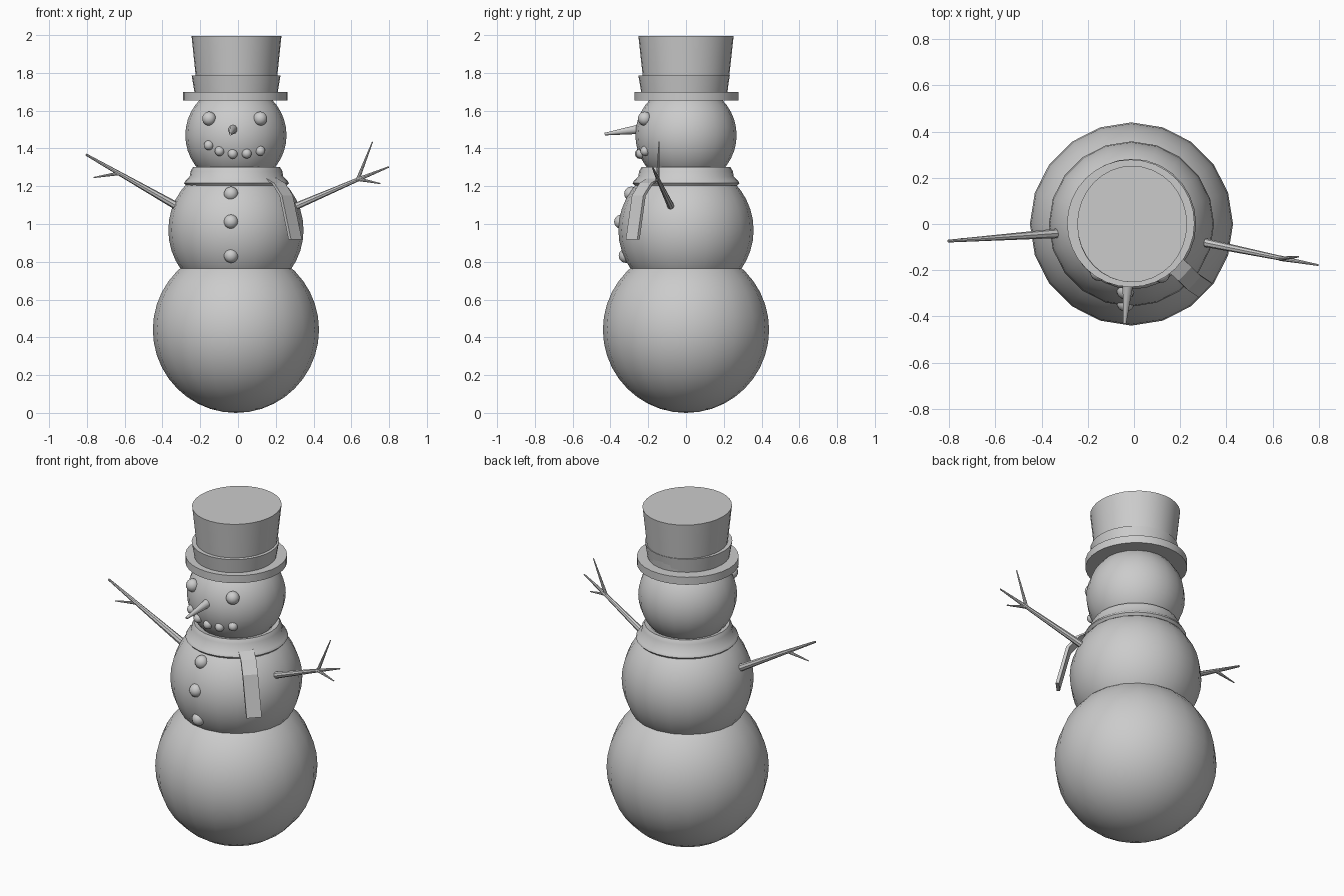
import bpy, math
from mathutils import Vector

if "Cube" in bpy.data.objects:
    bpy.data.objects.remove(bpy.data.objects["Cube"])


def finish(name, smooth=True):
    ob = bpy.context.object
    ob.name = name
    if smooth:
        bpy.ops.object.shade_smooth_by_angle(angle=math.radians(40))
    return ob


def ball(name, loc, r, segs=20, rings=20, scale=(1, 1, 1)):
    bpy.ops.mesh.primitive_uv_sphere_add(segments=segs, ring_count=rings, radius=r, location=loc)
    bpy.context.object.scale = scale
    return finish(name)


def stick(name, a, b, r1, r2, verts=8):
    a, b = Vector(a), Vector(b)
    bpy.ops.mesh.primitive_cone_add(vertices=verts, radius1=r1, radius2=r2,
                                    depth=(b - a).length, location=(a + b) / 2)
    bpy.context.object.rotation_euler = (b - a).to_track_quat('Z', 'Y').to_euler()
    return finish(name)


def mesh_object(name, verts, faces, smooth=True):
    me = bpy.data.meshes.new(name)
    me.from_pydata(verts, [], faces)
    ob = bpy.data.objects.new(name, me)
    bpy.context.collection.objects.link(ob)
    bpy.ops.object.select_all(action='DESELECT')
    bpy.context.view_layer.objects.active = ob
    ob.select_set(True)
    return finish(name, smooth)


def lathe(name, profile, centre, sy=1.0, segs=32, loop=False):
    """Turn (radius, z) points, listed bottom to top on the outside, around z."""
    n = len(profile)
    verts = [(centre[0] + r * math.cos(2 * math.pi * i / segs),
              centre[1] + sy * r * math.sin(2 * math.pi * i / segs), z)
             for i in range(segs) for r, z in profile]
    faces = [(i * n + j, (i + 1) % segs * n + j,
              (i + 1) % segs * n + (j + 1) % n, i * n + (j + 1) % n)
             for i in range(segs) for j in range(n if loop else n - 1)]
    if not loop:
        faces.append([i * n for i in reversed(range(segs))])
        faces.append([i * n + n - 1 for i in range(segs)])
    return mesh_object(name, verts, faces)


# Snowballs
CX = -0.011
BODY, BODY_R = Vector((CX, 0, 0.968)), 0.358
HEAD, HEAD_R = Vector((CX, 0, 1.47)), 0.268
ball("bottom_ball", (CX, 0, 0.44), 0.44)
ball("middle_ball", BODY, BODY_R)
ball("head_ball", HEAD, HEAD_R)


def pebble(name, centre, R, x, z, r, sink):
    """Small ball set on the front of a larger ball."""
    dx, dz = x - centre.x, z - centre.z
    y = -math.sqrt(R * R - dx * dx - dz * dz) + sink
    ball(name, (x, y, z), r, 14, 10)


# Face and buttons
for i, x in enumerate((-0.153, 0.118)):
    pebble(f"eye_{i}", HEAD, HEAD_R, x, 1.558, 0.037, 0.0)
for i, (x, z) in enumerate([(-0.155, 1.417), (-0.098, 1.386), (-0.028, 1.371),
                            (0.046, 1.373), (0.118, 1.387)]):
    pebble(f"mouth_{i}", HEAD, HEAD_R, x, z, 0.026, 0.004)
for i, z in enumerate((1.16, 1.012, 0.832)):
    pebble(f"button_{i}", BODY, BODY_R, -0.037, z, 0.038, 0.012)
stick("nose", (-0.025, -0.24, 1.503), (-0.04, -0.43, 1.476), 0.026, 0.007, 10)

# Hat: brim, flared band, flared crown
lathe("hat_brim", [(0.276, 1.655), (0.276, 1.70)], (-0.014, 0.003))
lathe("hat_band", [(0.22, 1.695), (0.235, 1.785)], (-0.01, -0.01), 1.03)
lathe("hat_crown", [(0.207, 1.695), (0.238, 1.996)], (-0.008, 0.0), 1.06)

# Scarf wrap
lathe("scarf_wrap", [(0.20, 1.20), (0.265, 1.203), (0.277, 1.216), (0.27, 1.23), (0.248, 1.25),
                     (0.243, 1.28), (0.23, 1.302), (0.20, 1.295)], (-0.008, 0), 1.02, 28, True)

# Scarf tail: ribbon along a path
path = [(0.165, -0.165, 1.245), (0.215, -0.21, 1.215), (0.255, -0.25, 1.15), (0.303, -0.282, 0.918)]
side, out = Vector((0.69, 0.72, 0)) * 0.042, Vector((0.72, -0.69, 0.1)) * 0.009
verts = []
for p in path:
    p = Vector(p)
    verts += [p - side - out, p + side - out, p + side + out, p - side + out]
faces = [(4 * k + j, 4 * k + 4 + j, 4 * k + 4 + (j + 1) % 4, 4 * k + (j + 1) % 4)
         for k in range(len(path) - 1) for j in range(4)]
e = len(verts) - 4
faces += [(0, 1, 2, 3), (e + 3, e + 2, e + 1, e)]
mesh_object("scarf_tail", verts, faces, smooth=False)

# Stick arms with twigs
stick("left_arm", (-0.325, -0.04, 1.095), (-0.805, -0.074, 1.368), 0.021, 0.006)
stick("left_twig", (-0.63, -0.062, 1.268), (-0.765, -0.066, 1.246), 0.010, 0.003)
stick("right_arm", (0.305, -0.08, 1.093), (0.645, -0.15, 1.24), 0.019, 0.010)
stick("right_arm_tip", (0.63, -0.147, 1.234), (0.798, -0.178, 1.302), 0.011, 0.004)
stick("right_twig_upper", (0.632, -0.15, 1.23), (0.712, -0.142, 1.435), 0.010, 0.003)
stick("right_twig_lower", (0.632, -0.15, 1.238), (0.755, -0.172, 1.214), 0.010, 0.003)
